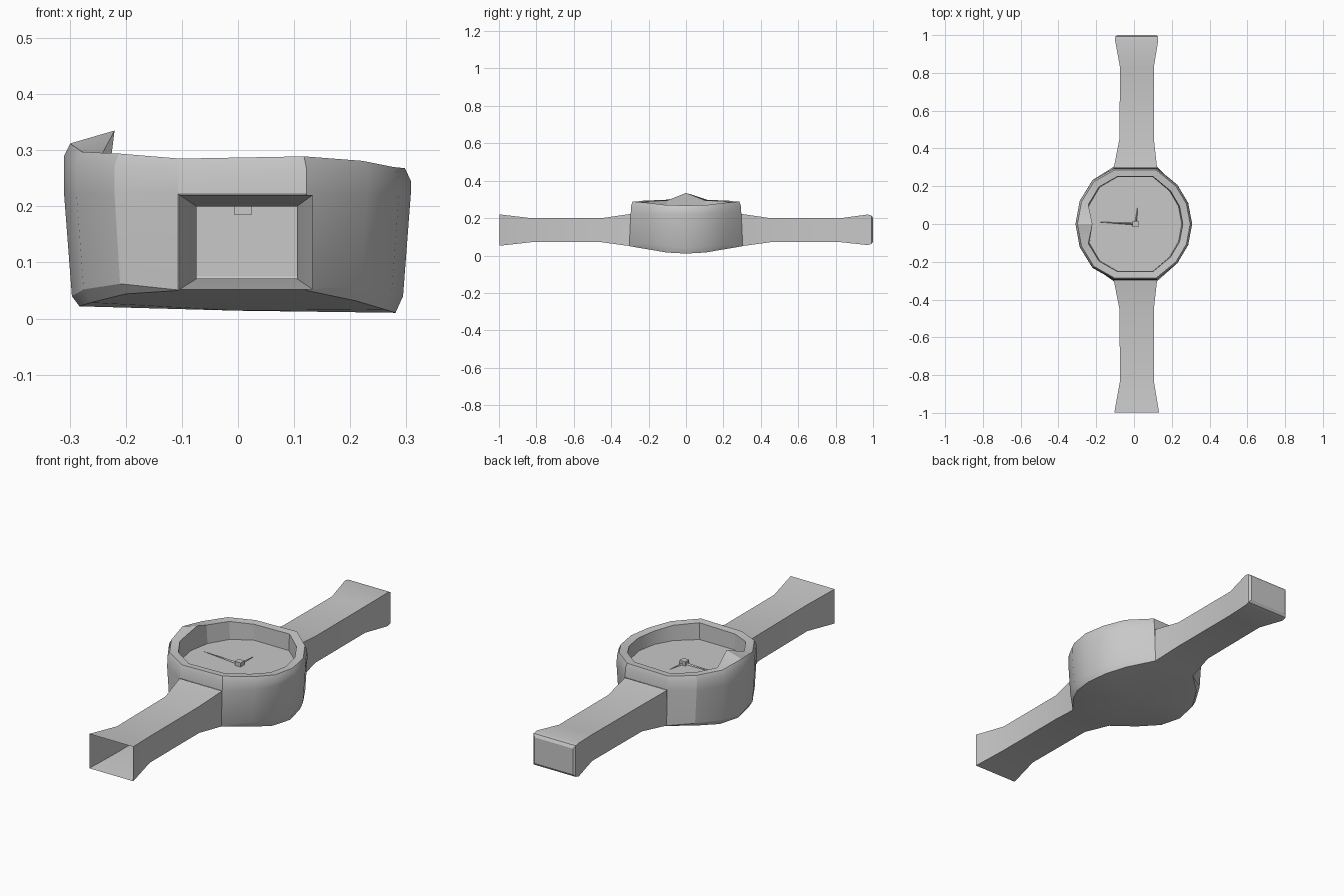
import bpy, bmesh
from math import atan2

if "Cube" in bpy.data.objects:
    bpy.data.objects.remove(bpy.data.objects["Cube"])

grey = bpy.data.materials.new("plain grey")
grey.diffuse_color = (0.58, 0.58, 0.58, 1)
grey.use_nodes = True
grey.node_tree.nodes["Principled BSDF"].inputs["Base Color"].default_value = grey.diffuse_color


def make(name, verts, faces, smooth=True, recalc=True):
    me = bpy.data.meshes.new(name)
    me.from_pydata(verts, [], faces)
    bm = bmesh.new()
    bm.from_mesh(me)
    if recalc:
        bmesh.ops.recalc_face_normals(bm, faces=bm.faces)
    bm.to_mesh(me)
    bm.free()
    ob = bpy.data.objects.new(name, me)
    bpy.context.collection.objects.link(ob)
    me.materials.append(grey)
    if smooth:
        bpy.ops.object.select_all(action='DESELECT')
        ob.select_set(True)
        bpy.context.view_layer.objects.active = ob
        bpy.ops.object.shade_smooth_by_angle(angle=0.45)
    return ob


# Half outline of the case: x, y, height of the rim
half = [(.308, 0, .268), (.287, .11, .27), (.23, .205, .281), (.122, .293, .289),
        (-.107, .293, .285), (-.22, .23, .294), (-.288, .12, .297), (-.31, 0, .312)]
outline = half + [(x, -y, z) for x, y, z in half[-2:0:-1]]
n = len(outline)
LUGS = (3, 10)          # outline segments where the straps join


def lug(i):
    return any(i in (s, s + 1) for s in LUGS)


def under_z(x, y):
    a = abs(y)
    base = .016 - .02 * x
    return base + max(0, a - .07) * .16


# Case body: rings from the underside up over the rim and down to the dial
rings = [[], [], [], [], [], []]
for i, (x, y, z) in enumerate(outline):
    ux, uy = x * .93, y * .95
    if lug(i):
        rings[0].append((x, y * 1.035, .05))
        rings[1].append((x, y * 1.035, .051))
    else:
        rings[0].append((ux * .98, uy, under_z(ux, uy)))
        rings[1].append((x * .955, y, .04 + .1 * min(abs(y), .22)))
    rings[2].append((x, y * 1.01, .222))
    rings[3].append((x, y, z - .022))
    rings[4].append((x * .965, y * .975, z))
    flap = i == 7
    rings[5].append((-.22, 0, .335) if flap else (x * .84, y * .855, z - .003))
wall = [(x * .82, y * .85, .205) for x, y, z in outline]
rings.append(wall)

verts = [v for r in rings for v in r]
faces = []
for k in range(len(rings) - 1):
    for i in range(n):
        if i in LUGS and k in (0, 1):
            continue            # opening into the strap
        j = (i + 1) % n
        faces.append((k * n + i, k * n + j, (k + 1) * n + j, (k + 1) * n + i))
# Underside fan
verts.append((0, 0, .014))
faces += [((i + 1) % n, i, len(verts) - 1) for i in range(n)]
# Dial
faces.append(tuple((len(rings) - 1) * n + i for i in range(n)))
make("case", verts, faces)


# Straps: hollow rectangular sleeves; y, x left, x right, bottom, top
def strap(name, sections, sign, cap):
    v, f = [], []
    for y, a, b, lo, hi in sections:
        v += [(a, sign * y, lo), (b, sign * y, lo), (b, sign * y, hi), (a, sign * y, hi)]
    m = len(sections)
    for k in range(m - 1):
        for i in range(4):
            j = (i + 1) % 4
            f.append((4 * k + i, 4 * k + j, 4 * k + 4 + j, 4 * k + 4 + i))
    if cap:
        f.append(tuple(range(4 * m - 4, 4 * m)))
    make(name, v, f)


shared = [(.298, -.107, .122, .05, .222), (.45, -.077, .105, .071, .2),
          (.83, -.074, .105, .071, .2)]
strap("front_strap", shared + [(.998, -.104, .133, .052, .22)], -1, False)
strap("back_strap", shared + [(.97, -.1, .128, .056, .219), (.992, -.099, .128, .062, .214),
                              (1.0, -.09, .118, .075, .2)], 1, True)


def block(name, x0, x1, y0, y1, z0, z1):
    v = [(x, y, z) for z in (z0, z1) for x, y in ((x0, y0), (x1, y0), (x1, y1), (x0, y1))]
    f = [(0, 1, 2, 3), (4, 5, 6, 7)] + [(i, (i + 1) % 4, (i + 1) % 4 + 4, i + 4) for i in range(4)]
    make(name, v, f, False)


# Centre pin and tapered hands
block("centre_pin", -.007, .025, -.015, .015, .185, .225)


def hand(name, tip, side):
    cx, cy, z = .009, 0, .213
    sx, sy = side
    v = [(cx + sx, cy + sy, z - .005), (cx - sx, cy - sy, z - .005),
         (cx, cy, z + .003), (tip[0], tip[1], z)]
    make(name, v, [(0, 1, 2), (0, 1, 3), (1, 2, 3), (2, 0, 3)], False)


hand("long_hand", (-.2, .011), (0, .006))
hand("short_hand", (.02, .1), (.006, 0))
